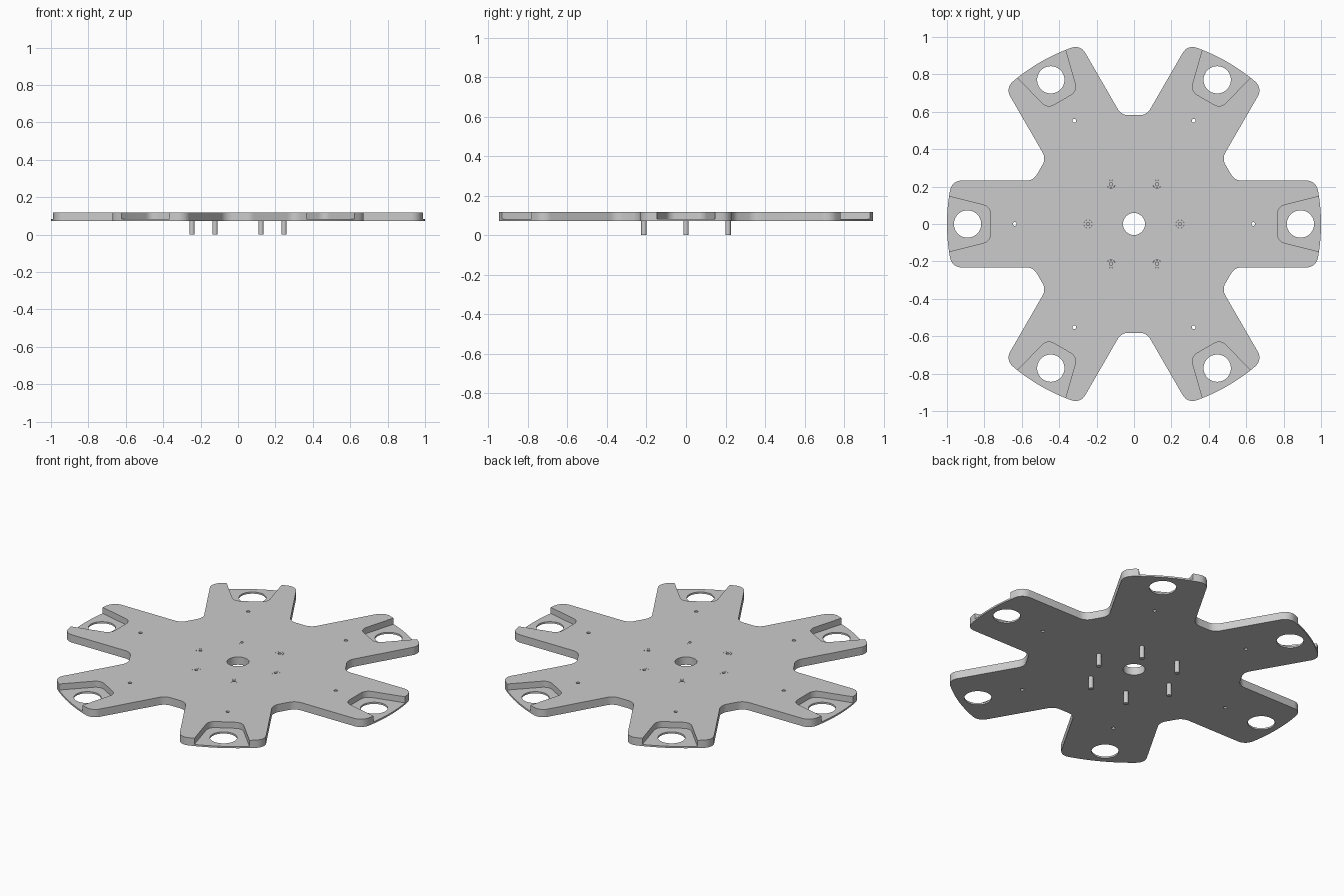
import bpy, bmesh
from math import sin, cos, tan, pi, radians, sqrt
from mathutils import Vector, Matrix

if "Cube" in bpy.data.objects:
    bpy.data.objects.remove(bpy.data.objects["Cube"])

BOTTOM, FLOOR, TOP = 0.072, 0.082, 0.118
W, NOTCH = 0.232, 0.582          # arm half width, notch distance from centre


def fillet(points, steps=8):
    """Round the corners of a polygon given as (x, y, radius)."""
    out = []
    for i, (x, y, r) in enumerate(points):
        p = Vector((x, y))
        if not r:
            out.append(p)
            continue
        a = (Vector(points[i - 1][:2]) - p).normalized()
        b = (Vector(points[(i + 1) % len(points)][:2]) - p).normalized()
        half = a.angle(b) / 2
        c = p + (a + b).normalized() * (r / sin(half))
        start = p + a * (r / tan(half)) - c
        end = p + b * (r / tan(half)) - c
        sweep = start.angle_signed(end)
        for k in range(steps + 1):
            out.append(c + Matrix.Rotation(-sweep * k / steps, 2) @ start)
    return out


def prism(bm, pts, z0, z1):
    face = bm.faces.new([bm.verts.new((p[0], p[1], z0)) for p in pts])
    ext = bmesh.ops.extrude_face_region(bm, geom=[face])["geom"]
    top = [v for v in ext if isinstance(v, bmesh.types.BMVert)]
    bmesh.ops.translate(bm, verts=top, vec=(0, 0, z1 - z0))


def circle(x, y, r, n=32):
    return [(x + r * cos(2 * pi * i / n), y + r * sin(2 * pi * i / n)) for i in range(n)]


def rotated(x, y, a):
    return x * cos(a) - y * sin(a), x * sin(a) + y * cos(a)


def finish(name, bm):
    bmesh.ops.recalc_face_normals(bm, faces=bm.faces)
    me = bpy.data.meshes.new(name)
    bm.to_mesh(me)
    bm.free()
    ob = bpy.data.objects.new(name, me)
    bpy.context.collection.objects.link(ob)
    return ob


def activate(ob):
    bpy.ops.object.select_all(action='DESELECT')
    ob.select_set(True)
    bpy.context.view_layer.objects.active = ob


angles = [radians(60 * i) for i in range(6)]

# Six-armed plate outline
xn = (NOTCH - W * 0.5) / cos(radians(30))
xt = sqrt(1 - W * W)
arm = [(xn, -W, 0.065), (xt, -W, 0.06)]
arm += [(cos(radians(t)), sin(radians(t)), 0) for t in (-9.6, -7.2, -4.8, -2.4, 0, 2.4, 4.8, 7.2, 9.6)]
arm += [(xt, W, 0.06), (xn, W, 0.065)]
outline = [(*rotated(x, y, a), r) for a in angles for x, y, r in arm]
bm = bmesh.new()
prism(bm, fillet(outline), BOTTOM, TOP)
plate = finish("six_arm_plate", bm)

# Wedge pockets at the arm tips
wedge = fillet([(0.767, -0.092, 0.05), (1.1, -0.176, 0), (1.1, 0.176, 0), (0.767, 0.092, 0.05)])
bm = bmesh.new()
for a in angles:
    prism(bm, [rotated(p[0], p[1], a) for p in wedge], FLOOR, 0.2)
pockets = finish("pocket_cutter", bm)

# Through holes and screw seats
bm = bmesh.new()
prism(bm, circle(0, 0, 0.059, 40), 0.0, 0.2)
for a in angles:
    c, s = cos(a), sin(a)
    prism(bm, circle(0.89 * c, 0.89 * s, 0.073, 40), 0.0, 0.2)
    prism(bm, circle(0.638 * c, 0.638 * s, 0.01, 16), 0.0, 0.2)
    prism(bm, circle(0.246 * c, 0.246 * s, 0.0225, 24), 0.105, 0.2)
holes = finish("hole_cutter", bm)

activate(plate)
for cutter in (pockets, holes):
    cutter.hide_render = True
    mod = plate.modifiers.new("cut", 'BOOLEAN')
    mod.operation, mod.solver, mod.object = 'DIFFERENCE', 'EXACT', cutter
    bpy.ops.object.modifier_apply(modifier=mod.name)
    bpy.data.objects.remove(cutter)
bpy.ops.object.shade_smooth_by_angle(angle=radians(30))

# Socket screws hanging below the plate
profile = [(0, 0), (0.0135, 0), (0.0135, 0.1), (0.022, 0.106), (0.022, TOP),
           (0.009, TOP), (0.009, 0.108), (0, 0.108)]
for i, a in enumerate(angles):
    bm = bmesh.new()
    vs = [bm.verts.new((r, 0, z)) for r, z in profile]
    es = [bm.edges.new(pair) for pair in zip(vs, vs[1:])]
    bmesh.ops.spin(bm, geom=vs + es, cent=(0, 0, 0), axis=(0, 0, 1), angle=2 * pi, steps=24)
    bmesh.ops.remove_doubles(bm, verts=bm.verts, dist=1e-5)
    screw = finish(f"screw_{i + 1}", bm)
    screw.location = (0.246 * cos(a), 0.246 * sin(a), 0)
    activate(screw)
    bpy.ops.object.shade_smooth_by_angle(angle=radians(30))
